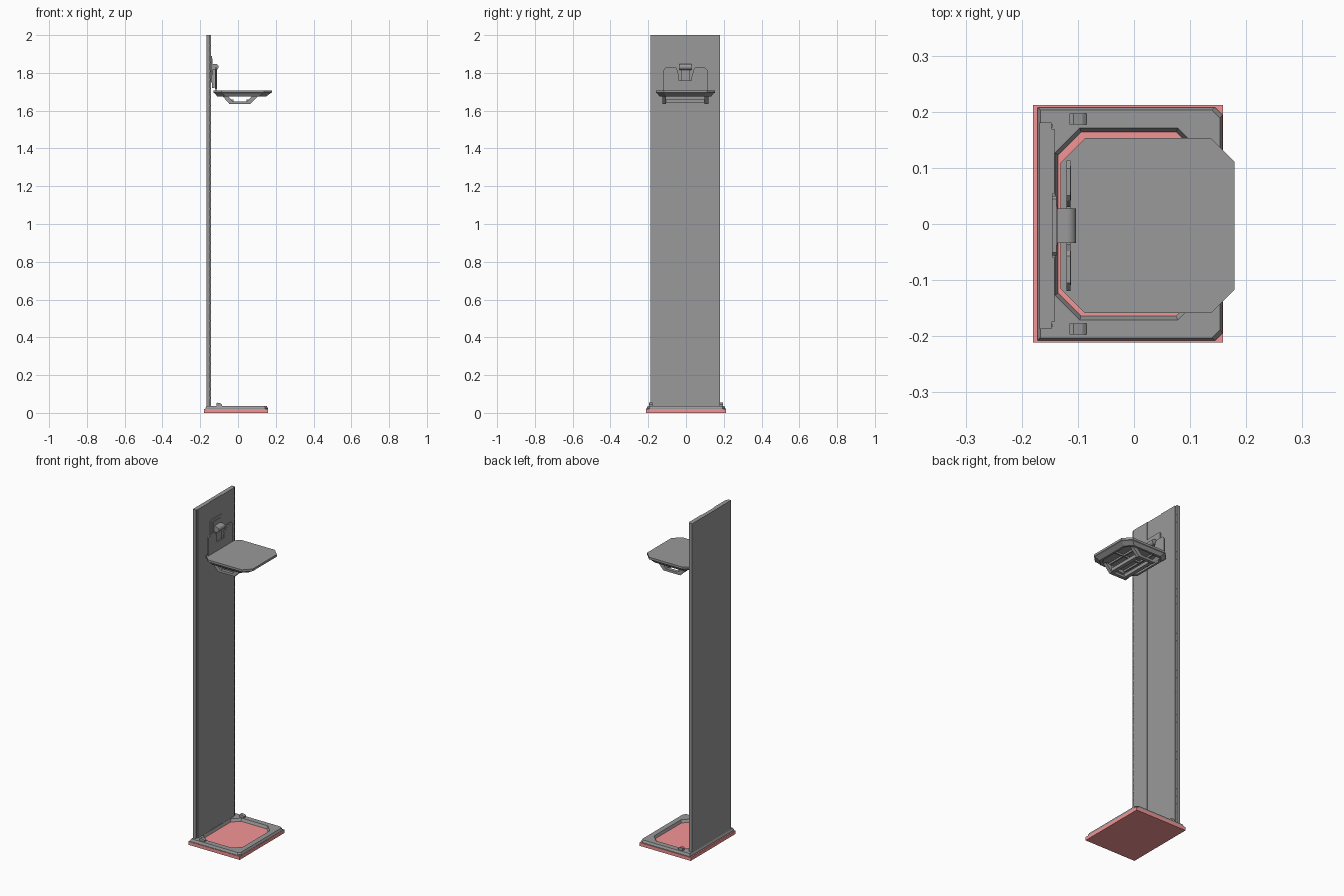
import bpy, bmesh, math
from mathutils import Vector

if "Cube" in bpy.data.objects:
    bpy.data.objects.remove(bpy.data.objects["Cube"])

CY = -0.003  # centre line of column and head plate


def material(name, col):
    m = bpy.data.materials.new(name)
    m.diffuse_color = (*col, 1)
    m.use_nodes = True
    m.node_tree.nodes["Principled BSDF"].inputs["Base Color"].default_value = m.diffuse_color
    return m


red = material("red", (.91, .3, .3))
grey = material("dark_grey", (.32, .32, .32))


def finish(bm, name, mat):
    bmesh.ops.recalc_face_normals(bm, faces=bm.faces)
    me = bpy.data.meshes.new(name)
    bm.to_mesh(me)
    bm.free()
    ob = bpy.data.objects.new(name, me)
    bpy.context.collection.objects.link(ob)
    me.materials.append(mat)
    return ob


def loft(name, loops, cap=True, mat=grey):
    """Skin equal-count loops; cap the ends, or join last to first."""
    bm = bmesh.new()
    rings = [[bm.verts.new(p) for p in l] for l in loops]
    pairs = list(zip(rings, rings[1:]))
    if cap:
        bm.faces.new(rings[0])
        bm.faces.new(rings[-1])
    else:
        pairs.append((rings[-1], rings[0]))
    for a, b in pairs:
        for i in range(len(a)):
            j = (i + 1) % len(a)
            bm.faces.new((a[i], a[j], b[j], b[i]))
    return finish(bm, name, mat)


def prism(name, pts, axis, lo, hi):
    """Extrude a 2D profile along an axis (remaining axes in xyz order)."""
    def place(p, d):
        v = list(p)
        v.insert(axis, d)
        return Vector(v)
    return loft(name, [[place(p, d) for p in pts] for d in (lo, hi)])


def box(name, x0, x1, y0, y1, z0, z1):
    return prism(name, [(x0, y0), (x1, y0), (x1, y1), (x0, y1)], 2, z0, z1)


def octagon(x0, x1, h, cl, cr, z, cy=0):
    """Rectangle with left corner cut cl and right corner cut cr."""
    pts = [(x0, -h + cl), (x0 + cl, -h), (x1 - cr, -h), (x1, -h + cr),
           (x1, h - cr), (x1 - cr, h), (x0 + cl, h), (x0, h - cl)]
    return [(x, y + cy, z) for x, y in pts]


# Red base mat
loft("base_mat", [[(x, y, z) for x, y in ((-.18, -.211), (.159, -.211), (.159, .212), (-.18, .212))]
                  for z in (0, .02)], mat=red)

# Grey base frame with octagonal opening
loft("base_frame", [
    octagon(-.172, .158, .208, .001, .014, .02),
    octagon(-.172, .158, .208, .001, .014, .026),
    octagon(-.167, .153, .203, .001, .014, .036),
    octagon(-.141, .122, .171, .044, .044, .036),
    octagon(-.135, .116, .164, .041, .041, .02)], cap=False)

# Small stops on the base, left and right
for s in (-1, 1):
    y = s * .187
    prism("base_stop", [(-.115, .034), (-.085, .034), (-.085, .044), (-.092, .05),
                        (-.108, .054), (-.115, .05)], 1, y - .01, y + .01)

# Column with stepped edges and a shallow central channel
half = [(-.168, .184), (-.147, .184), (-.147, .172), (-.142, .172), (-.142, .057), (-.145, .057)]
prof = half + [(x, -y) for x, y in reversed(half)]
prism("column", [(x, y + CY) for x, y in prof], 2, .03, 2.0)

# Scale marks along both column edges
for i in range(42):
    z = .08 + i * .0455
    for s in (-1, 1):
        y = CY + s * .178
        box("scale_mark", -.148, -.1455, y - .003, y + .003, z - .003, z + .003)

# Carriage sliding in the channel
prism("carriage", [(-.053 + CY, 1.75), (.053 + CY, 1.75), (.053 + CY, 1.885),
                   (.048 + CY, 1.89), (-.048 + CY, 1.89), (-.053 + CY, 1.885)], 0, -.153, -.138)
box("carriage_slot", -.139, -.136, CY - .035, CY + .035, 1.79, 1.875)
box("carriage_neck", -.138, -.124, CY - .022, CY + .022, 1.72, 1.83)

# Pivot barrel across the carriage
ring = [(-.119 + .016 * math.cos(a), 1.832 + .016 * math.sin(a))
        for a in (2 * math.pi * k / 24 for k in range(24))]
ob = prism("pivot_barrel", ring, 1, CY - .031, CY + .031)
bpy.context.view_layer.objects.active = ob
ob.select_set(True)
bpy.ops.object.shade_smooth_by_angle()
box("barrel_block", -.138, -.119, CY - .031, CY + .031, 1.815, 1.848)

# Upright wings of the head plate with raised panels
for s in (-1, 1):
    wing = [(.033, 1.70), (.116, 1.70), (.116, 1.815), (.102, 1.83), (.054, 1.83), (.045, 1.822), (.033, 1.78)]
    prism("head_wing", [(CY + s * y, z) for y, z in wing], 0, -.12, -.113)
    inner = [(.045, 1.715), (.106, 1.715), (.106, 1.81), (.098, 1.82), (.06, 1.82), (.045, 1.78)]
    prism("wing_panel", [(CY + s * y, z) for y, z in inner], 0, -.1205, -.1125)
box("wing_bridge", -.12, -.113, CY - .034, CY + .034, 1.70, 1.76)

# Head plate: hollow tray, open downwards
loft("head_plate", [
    octagon(-.131, .179, .156, .044, .042, 1.708, CY),
    octagon(-.131, .179, .156, .044, .042, 1.695, CY),
    octagon(-.124, .172, .149, .042, .040, 1.692, CY),
    octagon(-.110, .150, .138, .040, .038, 1.676, CY),
    octagon(-.098, .138, .126, .037, .035, 1.676, CY),
    octagon(-.098, .138, .126, .037, .035, 1.694, CY)])

# Ribs under the tray
box("tray_rib_long", -.1, .14, CY - .004, CY + .004, 1.684, 1.697)
for x in (-.04, .07):
    box("tray_rib_cross", x - .004, x + .004, CY - .128, CY + .128, 1.684, 1.697)

# Handle: trapezoid side arms joined by crossbars
arm = [(-.085, 1.68), (-.045, 1.635), (.065, 1.635), (.108, 1.68),
       (.076, 1.68), (.048, 1.649), (-.028, 1.649), (-.056, 1.68)]
for s in (-1, 1):
    y = CY + s * .112
    prism("handle_arm", arm, 1, y - .01, y + .01)
for x in (-.036, .056):
    box("handle_crossbar", x - .011, x + .011, CY - .11, CY + .11, 1.64, 1.66)
